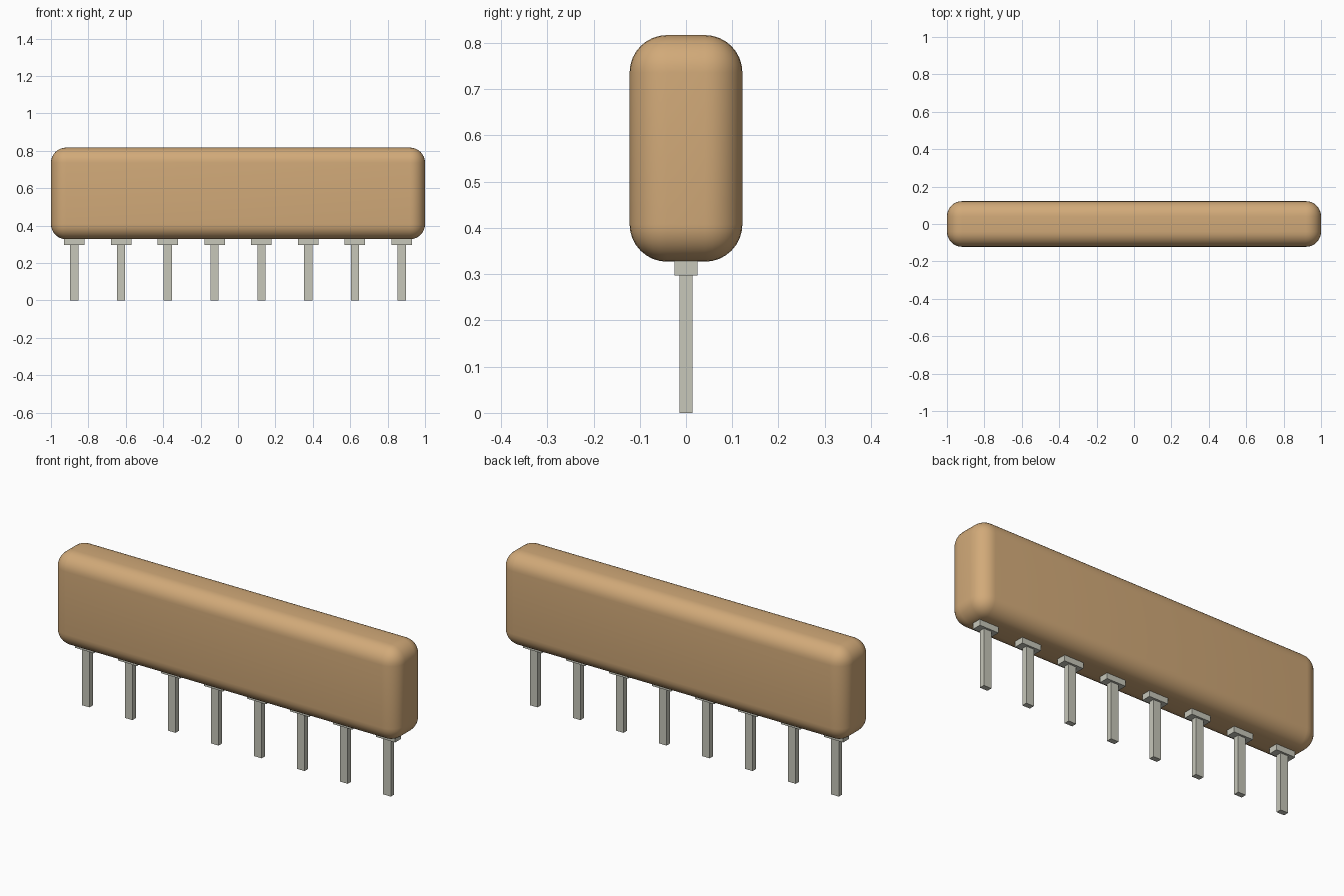
import bpy
import bmesh
from mathutils import Matrix, Vector

cube = bpy.data.objects.get("Cube")
if cube:
    bpy.data.objects.remove(cube, do_unlink=True)


def make_material(name, color):
    mat = bpy.data.materials.new(name)
    mat.use_nodes = True
    mat.diffuse_color = color
    mat.node_tree.nodes["Principled BSDF"].inputs["Base Color"].default_value = color
    return mat


def make_box(name, x, width, depth, bottom, top, mat):
    """Box centred on y = 0, spanning bottom to top in z."""
    mesh = bpy.data.meshes.new(name)
    bm = bmesh.new()
    bmesh.ops.create_cube(bm, size=1, matrix=Matrix.Diagonal((width, depth, top - bottom, 1)))
    bm.to_mesh(mesh)
    bm.free()
    mesh.materials.append(mat)
    obj = bpy.data.objects.new(name, mesh)
    obj.location = Vector((x, 0, (bottom + top) / 2))
    bpy.context.collection.objects.link(obj)
    return obj


tan = make_material("tan coating", (0.64, 0.40, 0.19, 1))
metal = make_material("tinned metal", (0.57, 0.57, 0.49, 1))

# Rounded package body
BODY_BOTTOM, BODY_TOP = 0.327, 0.817
body = make_box("package_body", 0, 2.0, 0.244, BODY_BOTTOM, BODY_TOP, tan)
bevel = body.modifiers.new("rounded edges", 'BEVEL')
bevel.width = 0.081
bevel.segments = 8
bevel.limit_method = 'NONE'
bpy.context.view_layer.objects.active = body
body.select_set(True)
bpy.ops.object.modifier_apply(modifier=bevel.name)
bpy.ops.object.shade_smooth_by_angle()
body.select_set(False)

# Single row of leads, each with a wide shoulder under the body
PIN_COUNT, PITCH = 8, 0.25
SHOULDER_BOTTOM = 0.297
for i in range(PIN_COUNT):
    x = (i - (PIN_COUNT - 1) / 2) * PITCH
    make_box(f"pin_shoulder_{i + 1}", x, 0.11, 0.05, SHOULDER_BOTTOM, BODY_BOTTOM + 0.01, metal)
    make_box(f"pin_{i + 1}", x, 0.044, 0.028, 0, SHOULDER_BOTTOM, metal)
